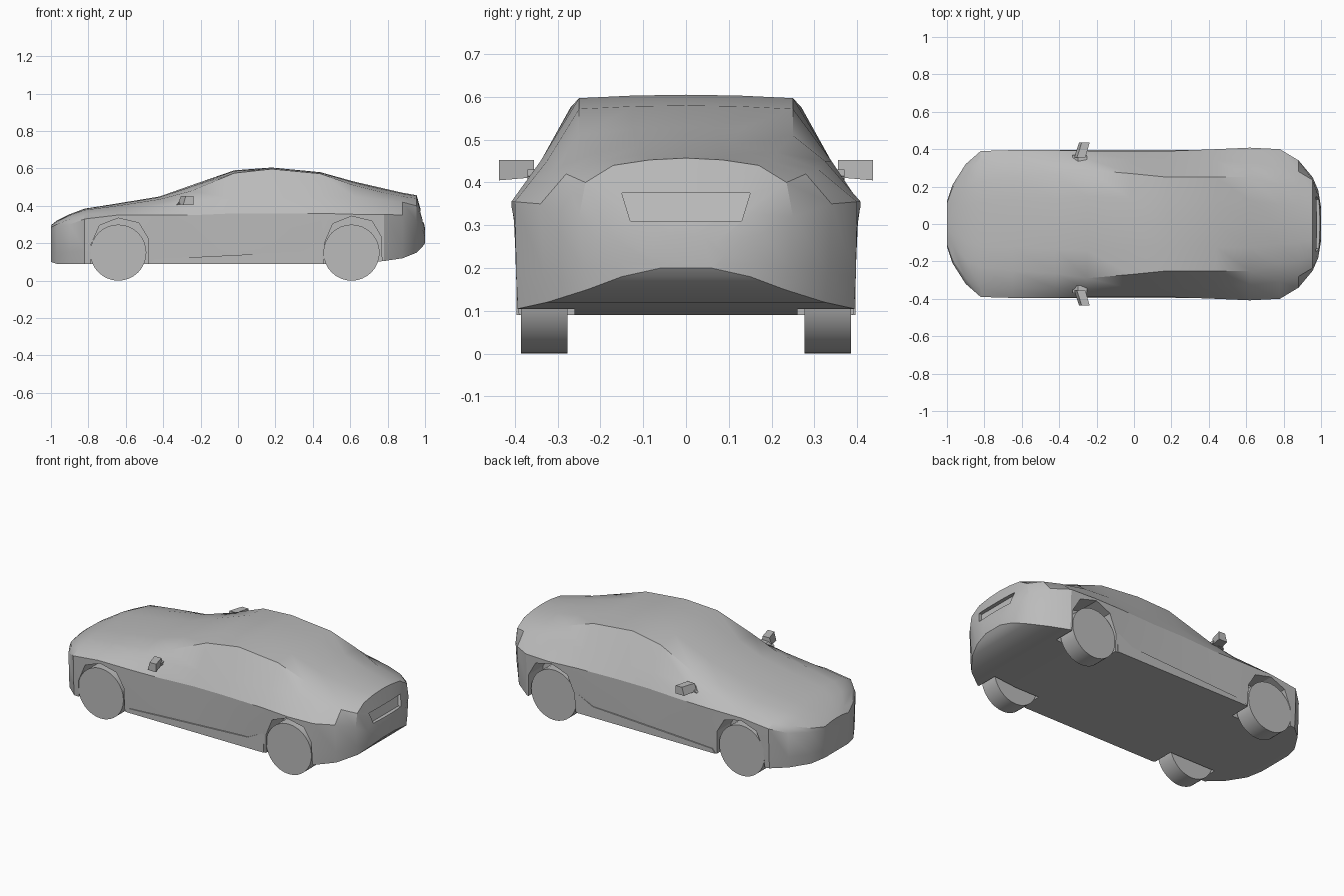
import bpy, bmesh, math
from mathutils import Vector

if "Cube" in bpy.data.objects:
    bpy.data.objects.remove(bpy.data.objects["Cube"], do_unlink=True)

grey = bpy.data.materials.new("plain grey")
grey.use_nodes = True
COLOUR = (0.5, 0.5, 0.5, 1)
grey.diffuse_color = COLOUR
for node in grey.node_tree.nodes:
    if node.type == 'BSDF_PRINCIPLED':
        node.inputs["Base Color"].default_value = COLOUR


def make_object(name, bm):
    """Turn a bmesh into a grey object with outward normals."""
    bmesh.ops.recalc_face_normals(bm, faces=bm.faces)
    mesh = bpy.data.meshes.new(name)
    bm.to_mesh(mesh)
    bm.free()
    mesh.materials.append(grey)
    obj = bpy.data.objects.new(name, mesh)
    bpy.context.scene.collection.objects.link(obj)
    return obj


def loft(name, rings):
    """Skin a row of closed rings and cap both ends."""
    bm = bmesh.new()
    rows = [[bm.verts.new(point) for point in ring] for ring in rings]
    count = len(rows[0])
    for first, second in zip(rows, rows[1:]):
        for i in range(count):
            j = (i + 1) % count
            bm.faces.new((first[i], first[j], second[j], second[i]))
    bm.faces.new(rows[0])
    bm.faces.new(rows[-1])
    return make_object(name, bm)


def side_prism(name, outline, inner, outer):
    """Extrude a side outline (x, z) across the width."""
    return loft(name, [[(x, y, z) for x, z in outline] for y in (inner, outer)])


def activate(obj):
    bpy.ops.object.select_all(action='DESELECT')
    obj.select_set(True)
    bpy.context.view_layer.objects.active = obj


def smooth(obj, degrees):
    activate(obj)
    bpy.ops.object.shade_smooth_by_angle(angle=math.radians(degrees))


def cut(obj, cutter):
    activate(obj)
    modifier = obj.modifiers.new("cut", 'BOOLEAN')
    modifier.operation = 'DIFFERENCE'
    modifier.solver = 'EXACT'
    modifier.object = cutter
    bpy.ops.object.modifier_apply(modifier=modifier.name)
    bpy.data.objects.remove(cutter, do_unlink=True)


# Lower body stations: x, floor height, floor half width, belt half width, belt height
lower = [
    (-1, .10, .11, .12, .27), (-.97, .09, .2, .21, .28), (-.9, .09, .31, .32, .3),
    (-.82, .09, .38, .39, .33), (-.65, .09, .39, .395, .35), (-.42, .09, .39, .395, .35),
    (-.25, .09, .387, .39, .35), (-.02, .09, .387, .39, .36), (.18, .09, .387, .39, .36),
    (.44, .09, .39, .4, .36), (.62, .09, .395, .408, .355), (.78, .105, .393, .4, .355),
    (.88, .12, .325, .34, .35), (.955, .15, .23, .25, .32), (.985, .18, .15, .18, .28),
    (1, .2, .06, .09, .23)]

# Upper body stations: shoulder half width and height, roof half width and height, crown
upper = [
    (.11, .285, .07, .293, .297), (.195, .3, .11, .315, .32), (.29, .33, .19, .35, .355),
    (.34, .355, .23, .378, .385), (.345, .375, .25, .4, .412), (.345, .4, .265, .435, .45),
    (.35, .425, .29, .48, .51), (.345, .44, .27, .575, .59), (.345, .44, .25, .597, .605),
    (.34, .45, .25, .572, .58), (.325, .45, .25, .51, .53), (.31, .43, .21, .47, .493),
    (.28, .42, .2, .45, .47), (.235, .4, .17, .44, .457), (.15, .325, .1, .345, .35),
    (.07, .26, .04, .275, .28)]


def section(low, high):
    """One full cross-section, mirrored about the centre line."""
    x, floor, floor_w, belt_w, belt = low
    shoulder_w, shoulder, roof_w, roof, crown = high
    sill = floor + (belt - floor) * .3
    half = [(floor_w, floor), ((floor_w + belt_w) / 2, sill), (belt_w, belt),
            (shoulder_w, shoulder), (roof_w, roof),
            (roof_w / 2, roof + (crown - roof) * .75)]
    left = [(x, -y, z) for y, z in reversed(half)]
    return [(x, y, z) for y, z in half] + [(x, 0, crown)] + left


body = loft("car_body", [section(a, b) for a, b in zip(lower, upper)])

# Wheel arches
arch = [(-.15, .02), (-.145, .2), (-.1, .305), (0, .345), (.11, .318), (.158, .235), (.165, .02)]
axles = {"front": (-.64, .97), "rear": (.607, 1)}
for axle_x, tall in axles.values():
    for side in (-1, 1):
        outline = [(axle_x + x, z * tall) for x, z in arch]
        cut(body, side_prism("arch_cutter", outline, side * .26, side * .5))

# Number plate recess, deepest along its top edge
recess = loft("recess_cutter", [
    [(x, y * w, z) for y, w in ((-1, .13), (1, .13))] +
    [(x + dx, y * w, .375) for y, w in ((1, .15), (-1, .15))]
    for x, dx, z in ((.972, -.018, .31), (1.05, 0, .31))])
cut(body, recess)
smooth(body, 28)

# Wheels
for axle, (axle_x, tall) in axles.items():
    for label, side in (("left", 1), ("right", -1)):
        rim = [(axle_x + .15 * math.cos(math.tau * i / 32),
                .15 + .15 * math.sin(math.tau * i / 32)) for i in range(32)]
        wheel = side_prism(axle + "_wheel_" + label, rim, side * .277, side * .385)
        smooth(wheel, 30)

# Door mirrors on short stalks, and side skirts
skirt_outline = [(-.47, .09), (.445, .09), (.452, .21), (.34, .155), (.05, .14), (-.45, .115)]
for label, side in (("left", 1), ("right", -1)):
    shell = []
    for x, y, thick, low in ((-.29, .355, .03, .412), (-.265, .437, .028, .405)):
        shell.append([(x - thick, side * y, low), (x + thick, side * y, low),
                      (x + thick, side * y, .453), (x - thick * .5, side * y, .453)])
    loft("mirror_" + label, shell)
    side_prism("mirror_stalk_" + label,
               [(-.33, .405), (-.25, .415), (-.25, .43), (-.3, .43)], side * .33, side * .37)
    side_prism("side_skirt_" + label, skirt_outline, side * .375, side * .396)
